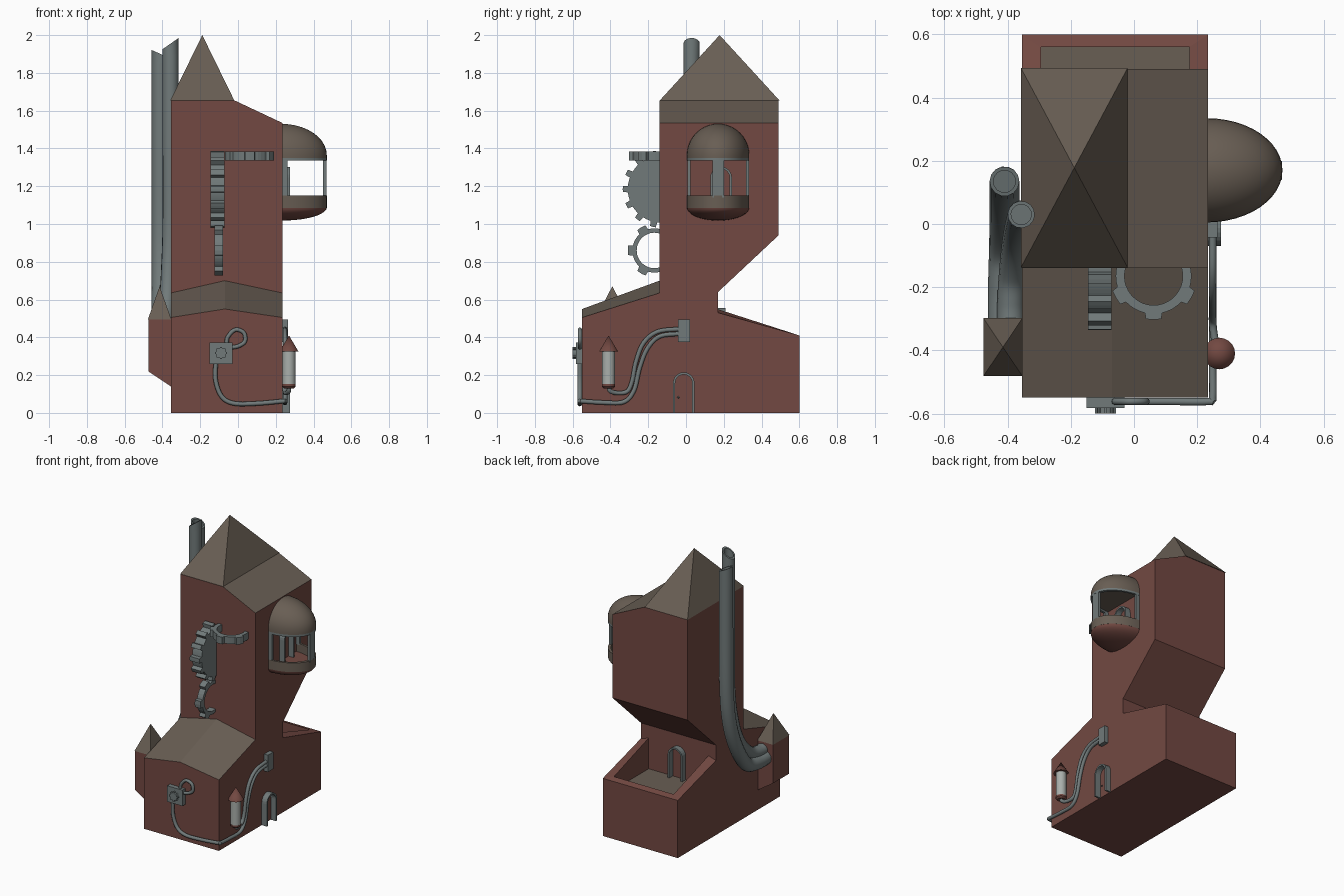
import bpy, bmesh, math
from mathutils import Vector as V, Quaternion

if "Cube" in bpy.data.objects:
    bpy.data.objects.remove(bpy.data.objects["Cube"])


def material(name, rgb):
    m = bpy.data.materials.new(name)
    m.diffuse_color = (*rgb, 1)
    m.use_nodes = True
    m.node_tree.nodes["Principled BSDF"].inputs["Base Color"].default_value = m.diffuse_color
    return m


RED = material("brick_red", (0.170, 0.066, 0.054))
BROWN = material("roof_brown", (0.140, 0.112, 0.088))
GREY = material("metal_grey", (0.165, 0.195, 0.195))
PALE = material("pale_glass", (0.40, 0.43, 0.41))


def loft(name, rings, mat, closed=False, caps=True, cap_quads=None, smooth=False, cap_mat=None):
    """Skin a list of equal-length point rings; optional end caps."""
    bm = bmesh.new()
    vs = [[bm.verts.new(p) for p in r] for r in rings]
    n, m = len(rings[0]), len(rings)
    for i in range(m if closed else m - 1):
        a, b = vs[i], vs[(i + 1) % m]
        for j in range(n):
            k = (j + 1) % n
            bm.faces.new((a[j], a[k], b[k], b[j]))
    if caps and not closed:
        for idx in (0, -1):
            r = rings[idx]
            if max((V(p) - V(r[0])).length for p in r) < 1e-4:
                continue
            quads = cap_quads if (cap_quads and idx == -1) else [range(n)]
            for q in quads:
                f = bm.faces.new([vs[idx][j] for j in q])
                if idx == -1 and cap_mat:
                    f.material_index = 1
    bmesh.ops.remove_doubles(bm, verts=bm.verts, dist=1e-5)
    bmesh.ops.recalc_face_normals(bm, faces=bm.faces)
    me = bpy.data.meshes.new(name)
    bm.to_mesh(me)
    bm.free()
    me.materials.append(mat)
    if cap_mat:
        me.materials.append(cap_mat)
    ob = bpy.data.objects.new(name, me)
    bpy.context.collection.objects.link(ob)
    if smooth:
        bpy.ops.object.select_all(action='DESELECT')
        ob.select_set(True)
        bpy.context.view_layer.objects.active = ob
        bpy.ops.object.shade_smooth_by_angle(angle=math.radians(40))
    return ob


def rect(x0, x1, y0, y1, z):
    return [(x0, y0, z), (x1, y0, z), (x1, y1, z), (x0, y1, z)]


def box(name, x0, x1, y0, y1, z0, z1, mat):
    return loft(name, [rect(x0, x1, y0, y1, z0), rect(x0, x1, y0, y1, z1)], mat)


def pyramid(name, x0, x1, y0, y1, z0, z1):
    cx, cy = (x0 + x1) / 2, (y0 + y1) / 2
    loft(name, [rect(x0, x1, y0, y1, z0), rect(cx, cx, cy, cy, z1)], BROWN)


def lathe(name, x, y, profile, mat, n=20):
    rings = [[(x + r * math.cos(2 * math.pi * i / n), y + r * math.sin(2 * math.pi * i / n), z)
              for i in range(n)] for r, z in profile]
    loft(name, rings, mat, smooth=True)


def tube(name, pts, r, slant=None, n=14, steps=7):
    """Round pipe along a Catmull-Rom path; slant gives a hollow, cut top."""
    p = [V(q) for q in pts]
    p = [2 * p[0] - p[1]] + p + [2 * p[-1] - p[-2]]
    path = []
    for i in range(1, len(p) - 2):
        a, b, c, d = p[i - 1:i + 3]
        for s in range(steps):
            t = s / steps
            path.append(0.5 * (2 * b + (c - a) * t + (2 * a - 5 * b + 4 * c - d) * t ** 2
                               + (3 * b - a - 3 * c + d) * t ** 3))
    path.append(p[-2])
    tans = [(path[min(i + 1, len(path) - 1)] - path[max(i - 1, 0)]).normalized() for i in range(len(path))]
    q, prev, rings = Quaternion(), V((0, 0, 1)), []

    def ring(c, rad, cut=0):
        out = []
        for j in range(n):
            w = 2 * math.pi * j / n
            v = c + q @ V((rad * math.cos(w), rad * math.sin(w), 0))
            out.append(v + V((0, 0, cut * (v.x - c.x))))
        return out
    for c, t in zip(path, tans):
        q = prev.rotation_difference(t) @ q
        prev = t
        rings.append(ring(c, r))
    if slant is not None:
        end = path[-1]
        rings[-1] = ring(end, r, slant)
        rings += [ring(end, r * .75, slant), ring(end - V((0, 0, .06)), r * .75, slant)]
    loft(name, rings, GREY, smooth=True)


def arch(name, origin, side, out, w=0.057, h=0.215, t=0.012, depth=0.04):
    """Round-topped door frame standing out from a wall."""
    o, s, d = V(origin), V(side), V(out)

    def line(rad):
        arc = [(-rad * math.cos(math.pi * i / 12), h - w + rad * math.sin(math.pi * i / 12)) for i in range(13)]
        return [o + s * u + V((0, 0, z)) for u, z in [(-rad, 0)] + arc + [(rad, 0)]]
    rings = [[a - d * .01, a + d * depth, b + d * depth, b - d * .01] for a, b in zip(line(w), line(w - t))]
    loft(name, rings, GREY)
    knob = o - s * w * .5 + V((0, 0, h * .38))
    lathe(name + "_knob", knob.x, knob.y, [(0, knob.z - .007), (.007, knob.z), (0, knob.z + .007)], GREY, 8)


def gear(name, c, u, v, thick, root, tip, teeth, inner=0, phase=0):
    """Toothed wheel in the u-v plane, or a toothed ring when inner > 0."""
    c, u, v = V(c), V(u), V(v)
    w = u.cross(v) * thick / 2
    shape = [(-.5, root), (-.35, root), (-.22, root), (-.17, tip), (0, tip), (.17, tip), (.22, root), (.35, root)]
    pol = [(2 * math.pi * (k + f) / teeth + phase, r) for k in range(teeth) for f, r in shape]

    def ring(s, rad=None):
        return [c + w * s + (u * math.cos(a) + v * math.sin(a)) * (rad or r) for a, r in pol]
    if inner:
        loft(name, [ring(-1), ring(1), ring(1, inner), ring(-1, inner)], GREY, closed=True)
    else:
        loft(name, [ring(-1), ring(1)], GREY)


X0, X1 = -0.355, 0.235
QUADS = [(0, 1, 4, 5), (1, 2, 3, 4)]


def six(xm, y0, y1, zf, zb):
    xs = (X0, xm, X1)
    return [(x, y0, z) for x, z in zip(xs, zf)] + [(x, y1, z) for x, z in reversed(list(zip(xs, zb)))]


# front hall with low gabled roof
loft("front_hall", [six(-.07, -.55, -.14, (0,) * 3, (0,) * 3),
                    six(-.07, -.55, -.14, (.505, .55, .505), (.635, .70, .635))],
     RED, cap_quads=QUADS, cap_mat=BROWN)

# tower with overhanging back
TOP = (1.655, 1.655, 1.535)
loft("tower", [six(-.02, -.14, yb, z, z) for yb, z in
               ((.17, (0,) * 3), (.17, (.64,) * 3), (.49, (.94,) * 3), (.49, TOP))],
     RED, cap_quads=QUADS, cap_mat=BROWN)
pyramid("tower_roof", -.358, -.02, -.138, .494, 1.655, 2.0)

# walled terrace at the back


def wall_top(pts):
    return [(x, y, .55 - .14 * max(0, y - .17) / .43) for x, y, _ in pts]


outer, inner = rect(X0, X1, .1, .6, 0), rect(-.295, .175, .165, .56, .33)
loft("back_terrace", [outer, wall_top(outer), wall_top(inner), inner], RED, cap_mat=BROWN)

# side turret and the two chimney pipes
low = [(x, y, .22 if x < -.4 else .137) for x, y, _ in rect(-.475, -.35, -.48, -.30, 0)]
loft("side_turret", [low, rect(-.475, -.35, -.48, -.30, .495)], RED)
pyramid("turret_roof", -.477, -.353, -.482, -.298, .495, .67)
tube("chimney_pipe_outer", [(-.415, -.33, .39), (-.415, -.2, .39), (-.412, -.08, .43), (-.41, .03, .60),
                            (-.41, .1, .8), (-.41, .13, 1.05), (-.41, .135, 1.5), (-.41, .135, 1.90)], .047, -.45)
tube("chimney_pipe_inner", [(-.39, -.33, .44), (-.39, -.25, .44), (-.385, -.16, .47), (-.375, -.06, .58),
                            (-.365, 0, .75), (-.357, .03, 1.0), (-.357, .03, 1.5), (-.357, .03, 1.955)], .043, .7)

# gears on the tower front
gear("large_gear", (-.108, -.13, 1.185), (0, 1, 0), (0, 0, 1), .075, .178, .205, 14, phase=math.pi)
gear("small_ring_gear", (-.103, -.167, .86), (0, 1, 0), (0, 0, 1), .045, .117, .141, 6, .094, math.pi)
gear("flat_ring_gear", (.062, -.165, 1.36), (1, 0, 0), (0, 1, 0), .05, .12, .138, 6, .092, math.pi / 6)

# round balcony on the right side


def dee(s, z, n=24):
    return [(.23 + .24 * s * math.cos(a), .17 + .165 * s * math.sin(a), z)
            for a in (math.pi * (i / n - .5) for i in range(n + 1))]


def band(name, z0, z1, mat):
    loft(name, [dee(1, z0), dee(1, z1), dee(.91, z1), dee(.91, z0)], mat, closed=True, smooth=True)


quarter = [math.pi / 2 * i / 10 for i in range(11)]
loft("balcony_dome", [dee(1, 1.35)] + [dee(math.cos(a), 1.365 + .165 * math.sin(a)) for a in quarter],
     BROWN, smooth=True)
band("balcony_lintel", 1.335, 1.35, GREY)
band("balcony_parapet", 1.085, 1.15, BROWN)
loft("balcony_bowl", [dee(math.cos(a), 1.088 - .07 * math.sin(a)) for a in reversed(quarter)], RED, smooth=True)
box("balcony_front_post", .45, .468, .14, .2, 1.14, 1.34, GREY)
for i, y in enumerate((.007, .317)):
    box(f"balcony_side_post_{i}", .23, .262, y, y + .016, 1.14, 1.34, GREY)

# doors
arch("balcony_door_frame", (X1, .186, 1.088), (0, 1, 0), (1, 0, 0))
arch("side_door_frame", (X1, -.012, 0), (0, 1, 0), (1, 0, 0))
arch("terrace_door_frame", (-.06, .17, .33), (1, 0, 0), (0, 1, 0), h=.225)

# valve box, junction box and conduits
box("valve_box", -.15, -.03, -.582, -.545, .26, .373, GREY)
gear("valve_knob", (-.09, -.588, .317), (1, 0, 0), (0, 0, 1), .024, .027, .033, 8)
box("junction_box", .23, .265, -.042, .02, .375, .495, GREY)
tube("loop_conduit", [(-.06, -.562, .36), (-.055, -.562, .40), (-.015, -.562, .44), (.03, -.562, .425),
                      (.037, -.562, .38), (.005, -.562, .355), (-.04, -.562, .345)], .011, n=10)
tube("main_conduit", [(-.118, -.562, .27), (-.118, -.562, .17), (-.085, -.562, .085), (-.02, -.562, .05),
                      (.1, -.562, .05), (.235, -.562, .062), (.249, -.55, .062), (.249, -.44, .055),
                      (.249, -.33, .058), (.249, -.275, .12), (.249, -.245, .24), (.249, -.205, .34),
                      (.249, -.14, .405), (.249, -.03, .42)], .012, n=10)
tube("lantern_conduit", [(.27, -.41, .14), (.268, -.40, .115), (.255, -.36, .105), (.249, -.31, .115),
                         (.249, -.285, .17), (.249, -.265, .27), (.249, -.225, .37), (.249, -.15, .43),
                         (.249, -.03, .445)], .012, n=10)

# lantern
lathe("lantern_base", .27, -.41, [(.025, .13), (.035, .14), (.035, .152)], RED)
lathe("lantern_glass", .27, -.41, [(.034, .152), (.034, .33)], PALE)
lathe("lantern_cap", .27, -.41, [(.05, .325), (0, .41)], RED)
